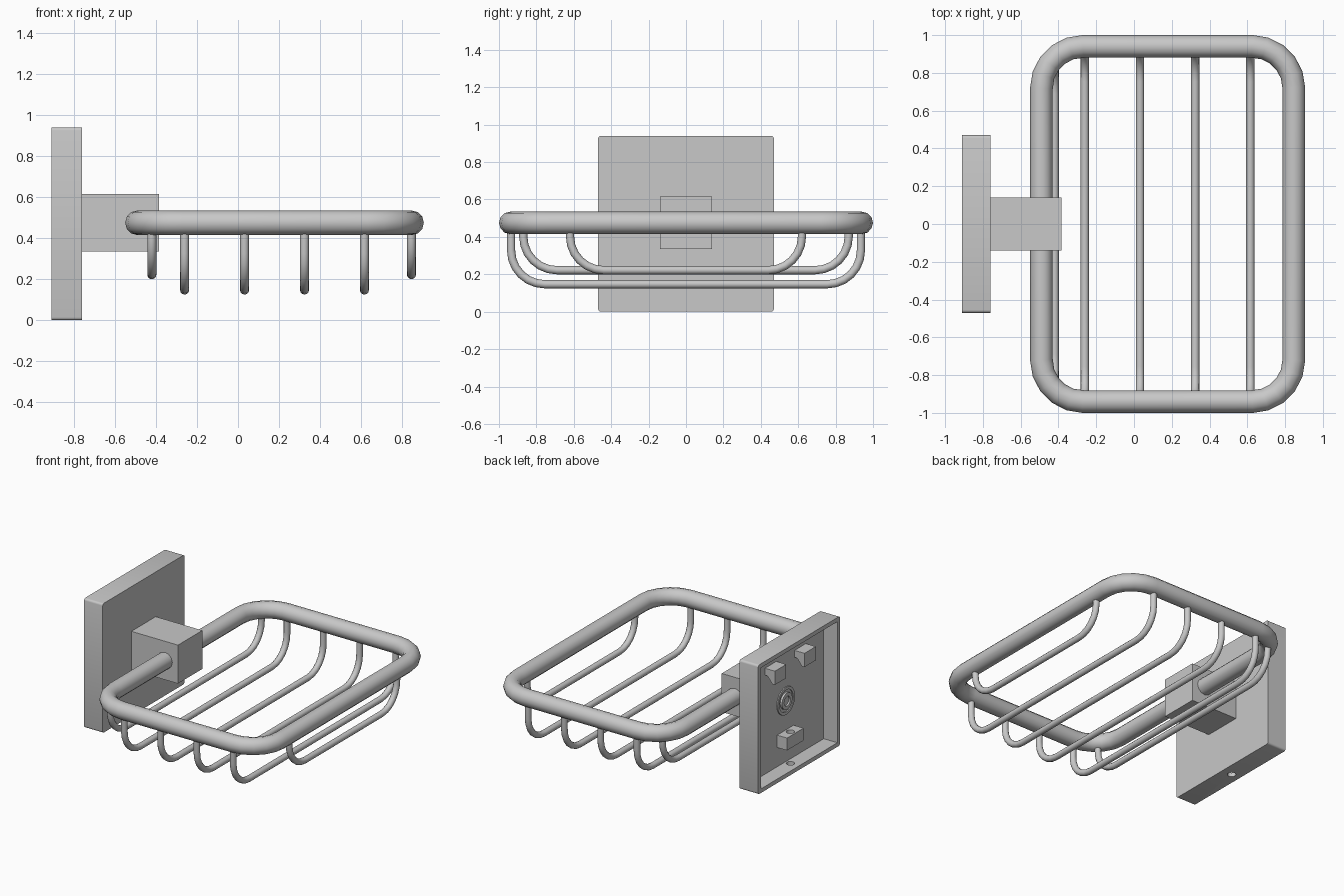
import bpy, bmesh
from math import pi, radians, sin, cos
from mathutils import Vector, Matrix

cube = bpy.data.objects.get("Cube")
if cube:
    bpy.data.objects.remove(cube, do_unlink=True)

GREY = (0.58, 0.58, 0.58, 1)
metal = bpy.data.materials.new("brushed grey metal")
metal.use_nodes = True
metal.diffuse_color = GREY
metal.node_tree.nodes["Principled BSDF"].inputs["Base Color"].default_value = GREY


def add(name, data):
    ob = bpy.data.objects.new(name, data)
    bpy.context.collection.objects.link(ob)
    data.materials.append(metal)
    bpy.ops.object.select_all(action="DESELECT")
    ob.select_set(True)
    bpy.context.view_layer.objects.active = ob
    return ob


def mesh_from(name, bm):
    bmesh.ops.recalc_face_normals(bm, faces=bm.faces)
    me = bpy.data.meshes.new(name)
    bm.to_mesh(me)
    bm.free()
    return add(name, me)


def box_bm(lo, hi):
    lo, hi = Vector(lo), Vector(hi)
    bm = bmesh.new()
    m = Matrix.Translation((lo + hi) / 2) @ Matrix.Diagonal((*(hi - lo), 1))
    bmesh.ops.create_cube(bm, size=1, matrix=m)
    return bm


def fillet(a, corner, b, radius, steps):
    """Points of an arc that rounds a right-angled corner, from the a side to the b side."""
    a, c, b = Vector(a), Vector(corner), Vector(b)
    u, v = (a - c).normalized(), (b - c).normalized()
    centre = c + (u + v) * radius
    angles = [pi / 2 * i / steps for i in range(steps + 1)]
    return [centre - (v * cos(t) + u * sin(t)) * radius for t in angles]


def tube(name, pts, radius, cyclic=False):
    cu = bpy.data.curves.new(name, "CURVE")
    cu.dimensions = "3D"
    cu.bevel_depth = radius
    cu.bevel_resolution = 4
    cu.use_fill_caps = not cyclic
    sp = cu.splines.new("POLY")
    sp.points.add(len(pts) - 1)
    for p, co in zip(sp.points, pts):
        p.co = (*co, 1)
    sp.use_cyclic_u = cyclic
    add(name, cu)
    bpy.ops.object.convert(target="MESH")
    bpy.ops.object.shade_smooth_by_angle(angle=radians(40))


def cut(ob, cutter):
    cutter.hide_render = True
    mod = ob.modifiers.new("hole", "BOOLEAN")
    mod.operation, mod.object, mod.solver = "DIFFERENCE", cutter, "EXACT"
    bpy.context.view_layer.objects.active = ob
    bpy.ops.object.modifier_apply(modifier=mod.name)


# Rounded rectangular rim of the basket
RIM_Z = 0.475
corners = [(-0.49, -0.94, RIM_Z), (0.846, -0.94, RIM_Z), (0.846, 0.94, RIM_Z), (-0.49, 0.94, RIM_Z)]
rim = []
for i, c in enumerate(corners):
    rim += fillet(corners[i - 1], c, corners[(i + 1) % 4], 0.22, 5)
tube("basket_rim", rim, 0.06, cyclic=True)


# Hanging wires: x position, half span, bottom centre height
def wire(name, x, half, bottom):
    p = [(x, -half, RIM_Z), (x, -half, bottom), (x, half, bottom), (x, half, RIM_Z)]
    pts = [Vector(p[0])] + fillet(*p[0:3], 0.18, 6) + fillet(*p[1:4], 0.18, 6) + [Vector(p[3])]
    tube(name, pts, 0.022)


for i in range(4):
    wire(f"floor_wire_{i + 1}", -0.26 + 0.292 * i, 0.935, 0.147)
wire("inner_side_wire", -0.42, 0.87, 0.222)
wire("outer_side_wire", 0.845, 0.62, 0.222)

# Wall plate, hollow at the back
bm = box_bm((-0.91, -0.47, 0), (-0.76, 0.47, 0.94))
bmesh.ops.bevel(bm, geom=[e for e in bm.edges if abs((e.verts[0].co - e.verts[1].co).x) > 0.1],
                offset=0.015, segments=3, affect="EDGES", profile=0.5)
back = min(bm.faces, key=lambda f: f.calc_center_median().x)
bmesh.ops.inset_region(bm, faces=[back], thickness=0.03)
floor = bmesh.ops.extrude_face_region(bm, geom=[back])["geom"]
bmesh.ops.delete(bm, geom=[back], context="FACES_ONLY")
bmesh.ops.translate(bm, verts=[v for v in floor if isinstance(v, bmesh.types.BMVert)], vec=(0.11, 0, 0))
plate = mesh_from("wall_plate", bm)
bpy.ops.object.shade_smooth_by_angle(angle=radians(35))

# Square arm that holds the rim
mesh_from("support_arm", box_bm((-0.77, -0.14, 0.335), (-0.385, 0.14, 0.615)))

# Screw block with a vertical hole shared with the plate's lower edge
block = mesh_from("screw_block", box_bm((-0.88, -0.095, 0.17), (-0.795, 0.095, 0.26)))
bm = bmesh.new()
bmesh.ops.create_cone(bm, cap_ends=True, segments=20, radius1=0.028, radius2=0.028, depth=0.6,
                      matrix=Matrix.Translation((-0.84, 0, 0.1)))
drill = mesh_from("hole_cutter", bm)
cut(plate, drill)
cut(block, drill)
bpy.data.objects.remove(drill, do_unlink=True)

# Hooks at the back of the plate
for side, y in (("left", 0.17), ("right", -0.17)):
    bm = bmesh.new()
    profile = [(-0.795, 0.8), (-0.88, 0.8), (-0.88, 0.7), (-0.86, 0.7), (-0.82, 0.75), (-0.795, 0.75)]
    face = bm.faces.new([bm.verts.new((x, y - 0.065, z)) for x, z in profile])
    ext = bmesh.ops.extrude_face_region(bm, geom=[face])["geom"]
    bmesh.ops.translate(bm, verts=[v for v in ext if isinstance(v, bmesh.types.BMVert)], vec=(0, 0.13, 0))
    mesh_from(f"back_hook_{side}", bm)


# Washer and screw head behind the arm, each a profile turned about the arm's axis
def turned(name, profile):
    bm = bmesh.new()
    verts = [bm.verts.new((x, 0, RIM_Z + r)) for r, x in profile]
    edges = [bm.edges.new((verts[i], verts[i + 1])) for i in range(len(verts) - 1)]
    bmesh.ops.spin(bm, geom=verts + edges, cent=(0, 0, RIM_Z), axis=(1, 0, 0),
                   angle=2 * pi, steps=24, use_merge=True)
    bmesh.ops.remove_doubles(bm, verts=bm.verts, dist=0.0005)
    mesh_from(name, bm)
    bpy.ops.object.shade_smooth_by_angle(angle=radians(35))


turned("arm_washer", [(0.1, -0.795), (0.1, -0.808), (0.08, -0.808), (0.08, -0.795)])
turned("arm_screw", [(0.06, -0.795), (0.06, -0.815), (0.035, -0.815), (0.035, -0.803), (0, -0.803)])
